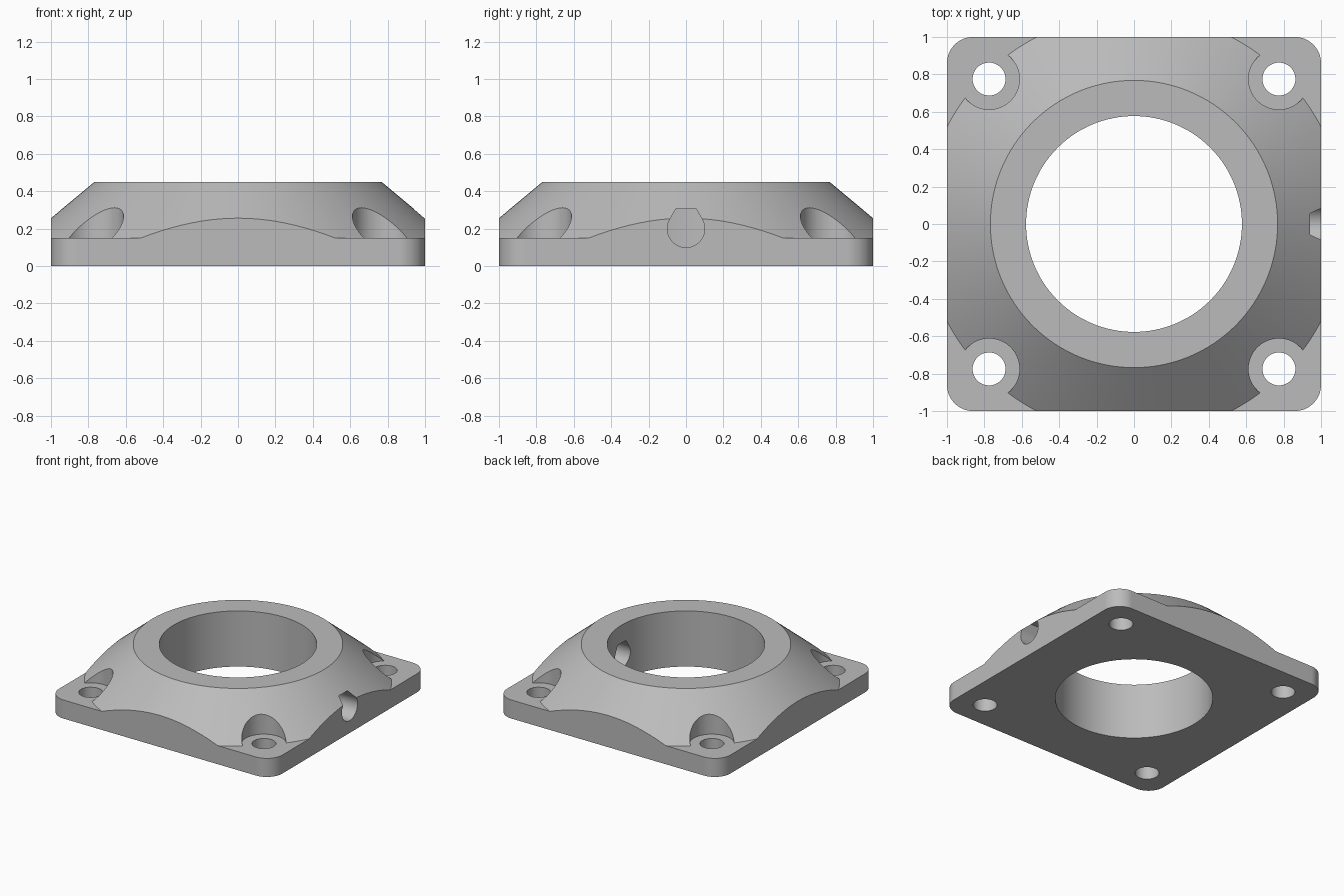
import bpy, bmesh
from math import sin, cos, pi, radians

cube = bpy.data.objects.get("Cube")
if cube:
    bpy.data.objects.remove(cube)

PLATE_Z, TOP_Z = 0.15, 0.45
BORE_R, RIM_R, FOOT_R = 0.577, 0.768, 1.127
BOLT = 0.775

grey = bpy.data.materials.new("plain grey")
grey.use_nodes = True
color = (0.5, 0.5, 0.5, 1)
grey.diffuse_color = color
grey.node_tree.nodes["Principled BSDF"].inputs["Base Color"].default_value = color


def make_object(name, bm):
    bmesh.ops.recalc_face_normals(bm, faces=bm.faces)
    mesh = bpy.data.meshes.new(name)
    bm.to_mesh(mesh)
    bm.free()
    mesh.materials.append(grey)
    obj = bpy.data.objects.new(name, mesh)
    bpy.context.collection.objects.link(obj)
    return obj


def prism(name, points, offset):
    """Extrude a closed outline along an offset vector."""
    bm = bmesh.new()
    face = bm.faces.new([bm.verts.new(p) for p in points])
    top = bmesh.ops.extrude_face_region(bm, geom=[face], use_keep_orig=True)
    bmesh.ops.translate(bm, vec=offset,
                        verts=[v for v in top["geom"] if isinstance(v, bmesh.types.BMVert)])
    return make_object(name, bm)


def arc(cx, cy, r, start, end, steps):
    angles = [radians(start + (end - start) * i / steps) for i in range(steps + 1)]
    return [(cx + r * cos(a), cy + r * sin(a)) for a in angles]


def lathe(name, profile, steps):
    """Revolve a closed radius/height profile about z."""
    bm = bmesh.new()
    rings = [[bm.verts.new((r * cos(2 * pi * i / steps), r * sin(2 * pi * i / steps), z))
              for r, z in profile] for i in range(steps)]
    n = len(profile)
    for i in range(steps):
        a, b = rings[i], rings[(i + 1) % steps]
        for j in range(n):
            k = (j + 1) % n
            bm.faces.new((a[j], b[j], b[k], a[k]))
    return make_object(name, bm)


def boolean(target, tool, operation):
    mod = target.modifiers.new("cut", 'BOOLEAN')
    mod.operation = operation
    mod.solver = 'EXACT'
    mod.object = tool
    bpy.context.view_layer.objects.active = target
    bpy.ops.object.modifier_apply(modifier=mod.name)
    bpy.data.objects.remove(tool)


# Ring with a sloping collar on a wide base disc
flange = lathe("flange_body", [(BORE_R, 0), (1.5, 0), (1.5, PLATE_Z), (FOOT_R, PLATE_Z),
                               (RIM_R, TOP_Z), (BORE_R, TOP_Z)], 128)

# Trim to a square with rounded corners
corner = 0.14
outline = []
for q, (sx, sy) in enumerate([(1, 1), (-1, 1), (-1, -1), (1, -1)]):
    outline += arc(sx * (1 - corner), sy * (1 - corner), corner, 90 * q, 90 * q + 90, 12)
boolean(flange, prism("square_trim", [(x, y, -0.1) for x, y in outline], (0, 0, 1)), 'INTERSECT')

# Bolt holes with clearance pockets for the heads
for sx in (-1, 1):
    for sy in (-1, 1):
        for name, r, z in (("head_pocket", 0.163, PLATE_Z), ("bolt_hole", 0.088, -0.1)):
            ring = arc(sx * BOLT, sy * BOLT, r, 0, 360, 48)[:-1]
            boolean(flange, prism(name, [(x, y, z) for x, y in ring], (0, 0, 1)), 'DIFFERENCE')

# Radial side port with a flattened teardrop section
section = arc(0, 0.2, 0.1, 150, 390, 32) + [(0.055, 0.305), (-0.055, 0.305)]
boolean(flange, prism("side_port", [(0.3, y, z) for y, z in section], (1, 0, 0)), 'DIFFERENCE')

# Smooth curved walls, crisp edges
bpy.ops.object.select_all(action='DESELECT')
flange.select_set(True)
bpy.context.view_layer.objects.active = flange
bpy.ops.object.shade_smooth_by_angle(angle=radians(25))
weighted = flange.modifiers.new("even_shading", 'WEIGHTED_NORMAL')
weighted.keep_sharp = True
